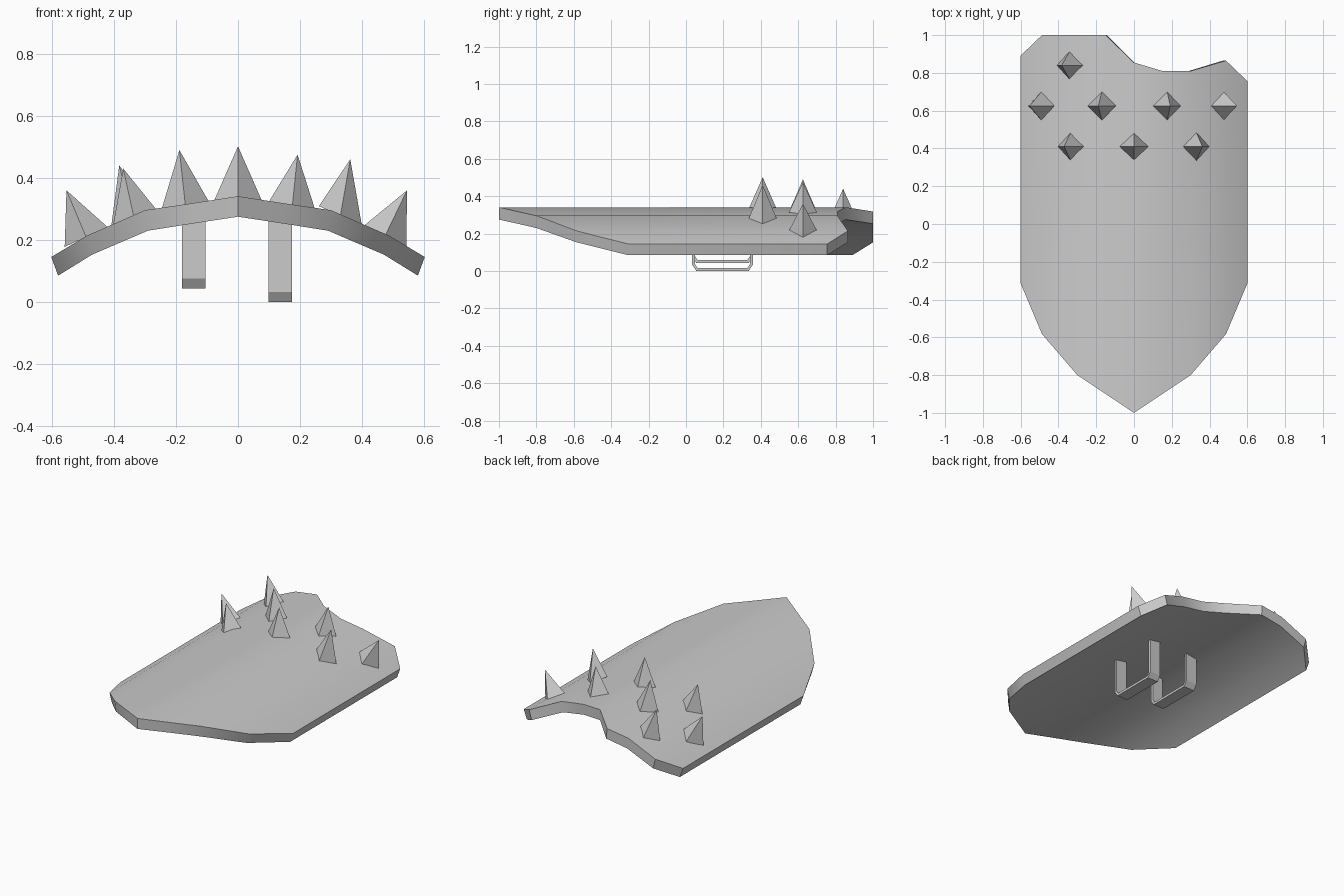
import bpy, bmesh
from mathutils import Vector

if "Cube" in bpy.data.objects:
    bpy.data.objects.remove(bpy.data.objects["Cube"])


def make_object(name, bm, smooth=False):
    bmesh.ops.recalc_face_normals(bm, faces=bm.faces)
    mesh = bpy.data.meshes.new(name)
    bm.to_mesh(mesh)
    bm.free()
    ob = bpy.data.objects.new(name, mesh)
    bpy.context.collection.objects.link(ob)
    if smooth:
        bpy.ops.object.select_all(action='DESELECT')
        ob.select_set(True)
        bpy.context.view_layer.objects.active = ob
        bpy.ops.object.shade_smooth_by_angle(angle=0.52)
    return ob


# Curved plate: half cross-section as outer x, outer z, inner x, inner z, lower outline y
half = [(0, .341, 0, .275, -1.0), (.15, .318, .145, .253, -.9),
        (.3, .296, .29, .23, -.8), (.487, .214, .47, .153, -.583),
        (.602, .145, .58, .085, -.31)]
section = [(-a, b, -c, d, y) for a, b, c, d, y in half[:0:-1]] + half
# Upper outline with the broken notch on the right
top_y = [.89, 1, 1, 1, .855, .81, .81, .865, .755]

bm = bmesh.new()
rings = []
for (ox, oz, ix, iz, y0), y1 in zip(section, top_y):
    rings.append([bm.verts.new(p) for p in
                  ((ox, y0, oz), (ox, y1, oz), (ix, y1, iz), (ix, y0, iz))])
for r, s in zip(rings, rings[1:]):
    for i in range(4):
        j = (i + 1) % 4
        bm.faces.new((r[i], r[j], s[j], s[i]))
bm.faces.new(rings[0])
bm.faces.new(rings[-1])
make_object("shield_plate", bm, True)


# Four-sided spikes standing along the plate's normal
def spike(name, x, y, z, tip_x, tip_z, slope):
    across = Vector((1, 0, slope)).normalized() * .076
    along = Vector((0, .076, 0))
    c = Vector((x, y, z))
    bm = bmesh.new()
    base = [bm.verts.new(c + d) for d in (across, along, -across, -along)]
    tip = bm.verts.new((tip_x, y, tip_z))
    for i in range(4):
        bm.faces.new((base[i], base[(i + 1) % 4], tip))
    bm.faces.new(base)
    make_object(name, bm)


spikes = [(0, .41, .329, 0, .502, 0),
          (.175, .625, .31, .192, .475, -.2), (-.17, .625, .314, -.189, .49, .15),
          (.33, .41, .278, .362, .46, -.45), (-.335, .41, .27, -.37, .43, .45),
          (-.34, .84, .27, -.383, .44, .45),
          (.474, .625, .213, .545, .36, -.47), (-.49, .625, .21, -.553, .36, .47)]
for i, s in enumerate(spikes):
    spike(f"spike_{i + 1}", *s)


# U-shaped grip straps on the underside
def strap(name, x0, x1, z):
    outer = [(.033, .275), (.033, z + .033), (.055, z),
             (.335, z), (.357, z + .033), (.357, .275)]
    inner = [(.048, .275), (.048, z + .037), (.062, z + .015),
             (.328, z + .015), (.342, z + .037), (.342, .275)]
    bm = bmesh.new()
    loops = []
    for (oy, oz), (iy, iz) in zip(outer, inner):
        loops.append([bm.verts.new(p) for p in
                      ((x0, oy, oz), (x1, oy, oz), (x1, iy, iz), (x0, iy, iz))])
    # Leg tops follow the sloping plate so they end inside it
    for loop in (loops[0], loops[-1]):
        for v in loop:
            v.co.z = .285 - .15 * abs(v.co.x)
        bm.faces.new(loop)
    for a, b in zip(loops, loops[1:]):
        for i in range(4):
            j = (i + 1) % 4
            bm.faces.new((a[i], a[j], b[j], b[i]))
    make_object(name, bm)


strap("left_strap", -.181, -.105, .043)
strap("right_strap", .098, .174, 0)
